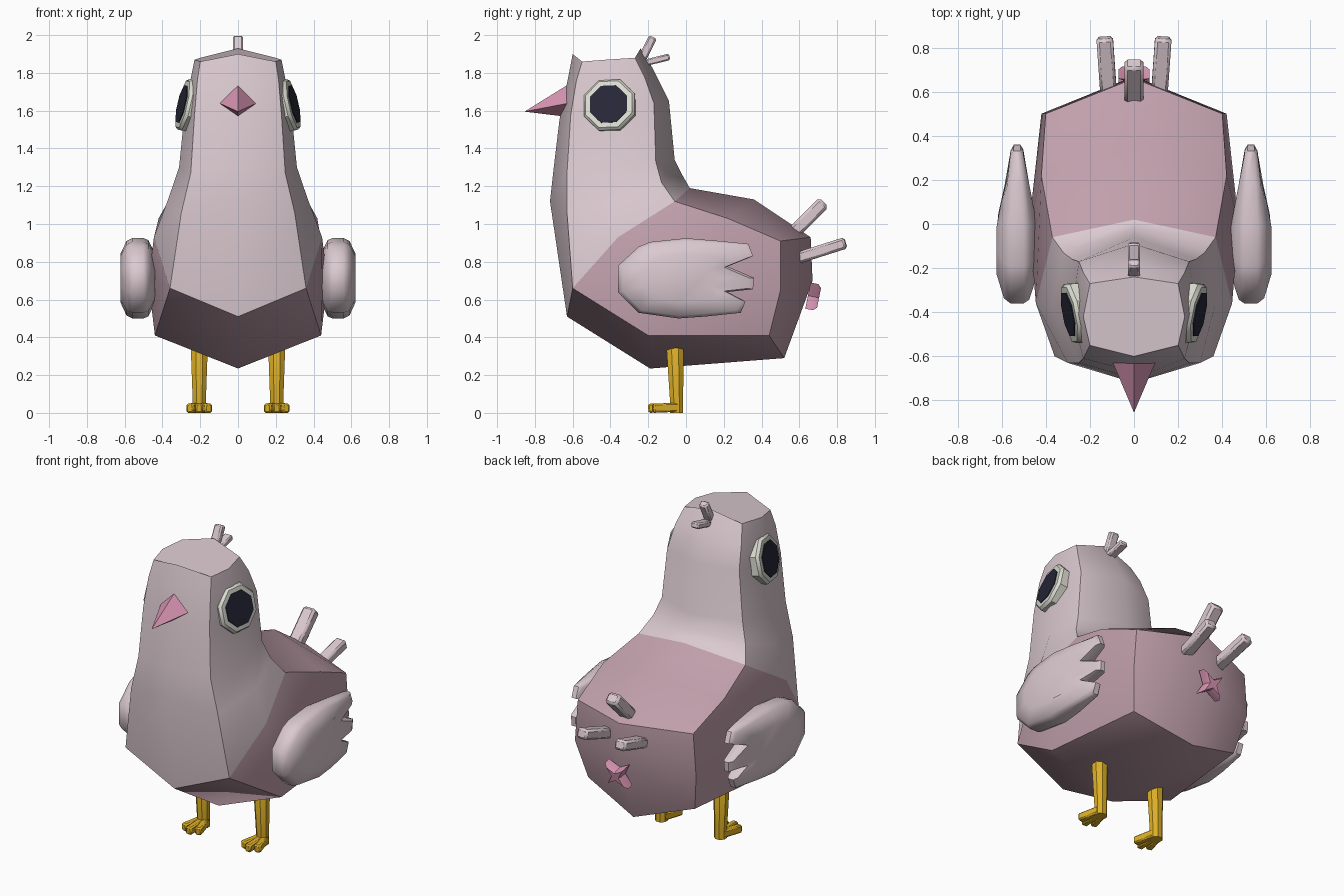
import bpy, bmesh, math
from mathutils import Vector, Matrix

if "Cube" in bpy.data.objects:
    bpy.data.objects.remove(bpy.data.objects["Cube"])


def material(name, color):
    m = bpy.data.materials.new(name)
    m.diffuse_color = (*color, 1)
    m.use_nodes = True
    m.node_tree.nodes["Principled BSDF"].inputs["Base Color"].default_value = m.diffuse_color
    return m


PALE = material("pale_pink", (0.71, 0.59, 0.63))
MAUVE = material("dusty_mauve", (0.53, 0.35, 0.41))
ROSE = material("rose_pink", (0.69, 0.30, 0.45))
YELLOW = material("leg_yellow", (0.72, 0.43, 0.02))
WHITE = material("eye_white", (0.72, 0.73, 0.65))
DARK = material("pupil_dark", (0.02, 0.02, 0.04))


def finish(name, bm, mats, angle=40):
    bmesh.ops.recalc_face_normals(bm, faces=bm.faces[:])
    mesh = bpy.data.meshes.new(name)
    bm.to_mesh(mesh)
    bm.free()
    for m in mats:
        mesh.materials.append(m)
    ob = bpy.data.objects.new(name, mesh)
    bpy.context.collection.objects.link(ob)
    bpy.ops.object.select_all(action='DESELECT')
    ob.select_set(True)
    bpy.context.view_layer.objects.active = ob
    bpy.ops.object.shade_smooth_by_angle(angle=math.radians(angle))
    return ob


def loft(bm, rings, mats=None):
    """Skin closed rings of equal length, return the rings of vertices."""
    vs = [[bm.verts.new(p) for p in r] for r in rings]
    n = len(vs[0])
    for k in range(len(vs) - 1):
        for i in range(n):
            j = (i + 1) % n
            f = bm.faces.new((vs[k][i], vs[k][j], vs[k + 1][j], vs[k + 1][i]))
            f.material_index = mats[k] if mats else 0
    return vs


def frame(p, d, side=(1, 0, 0)):
    """Matrix at p with local z along d and local x near side."""
    z = Vector(d).normalized()
    x = Vector(side)
    x = (x - z * x.dot(z)).normalized()
    y = z.cross(x)
    m = Matrix((x, y, z)).transposed().to_4x4()
    m.translation = Vector(p)
    return m


def stick(name, p, q, wide, thick, mat):
    """Chamfered bar from p to q."""
    p, q = Vector(p), Vector(q)
    bm = bmesh.new()
    bmesh.ops.create_cube(bm, size=1)
    bmesh.ops.scale(bm, vec=(wide, thick, (q - p).length), verts=bm.verts[:])
    bmesh.ops.bevel(bm, geom=bm.edges[:], offset=min(wide, thick) * 0.2,
                    segments=1, affect='EDGES')
    bm.transform(frame((p + q) / 2, q - p))
    return finish(name, bm, [mat])


# Body: rings swept from the crown down the neck and round to the rump.
# Each: back (y, z), upper / middle / lower side (x, y, z), front (y, z)
RINGS = [
    ((-.24, 1.93), (.20, -.27, 1.88), (.23, -.42, 1.87), (.20, -.55, 1.86), (-.60, 1.90)),
    ((-.18, 1.83), (.23, -.22, 1.78), (.25, -.41, 1.77), (.215, -.58, 1.76), (-.625, 1.77)),
    ((-.09, 1.65), (.25, -.17, 1.64), (.282, -.40, 1.60), (.23, -.61, 1.58), (-.67, 1.55)),
    ((-.06, 1.34), (.28, -.16, 1.33), (.312, -.37, 1.30), (.25, -.63, 1.27), (-.70, 1.30)),
    ((-.02, 1.26), (.32, -.13, 1.22), (.37, -.36, 1.13), (.30, -.63, 1.06), (-.72, 1.12)),
    ((.02, 1.19), (.37, -.06, 1.12), (.445, -.36, .93), (.36, -.60, .66), (-.63, .51)),
    ((.36, 1.13), (.42, .22, 1.03), (.475, 0, .70), (.44, -.20, .41), (-.19, .235)),
    ((.66, .93), (.40, .50, .91), (.42, .50, .65), (.37, .44, .41), (.52, .29)),
]
bm = bmesh.new()
full = []
for t, a, b, c, d in RINGS:
    half = [a, b, c]
    full.append([(0, *t)] + half + [(0, *d)] + [(-x, y, z) for x, y, z in half[::-1]])
vs = loft(bm, full, [0] * 5 + [1] * 2)
bm.faces.new(vs[0])
rump = bm.verts.new((0, .67, .70))
for i in range(8):
    bm.faces.new((vs[-1][i], vs[-1][(i + 1) % 8], rump)).material_index = 1
finish("body", bm, [PALE, MAUVE], 45)

# Beak
bm = bmesh.new()
base = [bm.verts.new(p) for p in
        ((0, -.61, 1.747), (.10, -.62, 1.64), (0, -.65, 1.57), (-.10, -.62, 1.64))]
tip = bm.verts.new((0, -.855, 1.595))
bm.faces.new(base)
for i in range(4):
    bm.faces.new((base[i], base[(i + 1) % 4], tip))
finish("beak", bm, [ROSE], 30)

# Wing outline (y, z) with three feather tips at the rear
WING = [(-.36, .78), (-.25, .88), (-.19, .905), (0, .925), (.18, .91), (.33, .895),
        (.355, .83), (.22, .775), (.36, .715), (.355, .655), (.22, .64),
        (.315, .59), (.29, .53), (.10, .51), (-.04, .50), (-.25, .53), (-.36, .64)]


def wing_ring(s, x, k):
    out = []
    for y, z in WING:
        taper = 1 - 0.5 * max(0, min(1, (y - 0.05) / 0.3))
        out.append((s * (.53 + (x - .53) * taper),
                    -.03 + (y + .03) * k, .715 + (z - .715) * k))
    return out


for s, side in ((1, "right"), (-1, "left")):
    bm = bmesh.new()
    vs = loft(bm, [wing_ring(s, x, k) for x, k in
                   ((.44, .62), (.475, .95), (.50, 1), (.56, 1), (.59, .93), (.623, .6))])
    bm.faces.new(vs[0])
    bm.faces.new(vs[-1])
    finish("wing_" + side, bm, [PALE], 50)

    # Eye: bevelled eight-sided disc with a thin dark pupil plate
    for name, mat, layers in (
            ("eye_", WHITE, ((.142, -.07), (.148, -.02), (.135, -.003), (.10, 0))),
            ("pupil_", DARK, ((.108, -.002), (.108, .004)))):
        bm = bmesh.new()
        vs = loft(bm, [[(r * math.cos(math.pi * (i + .5) / 4),
                         r * math.sin(math.pi * (i + .5) / 4), h)
                        for i in range(8)] for r, h in layers])
        bm.faces.new(vs[0])
        bm.faces.new(vs[-1])
        bm.transform(frame((s * .297, -.41, 1.635), (s, -.2, .23), (0, 1, 0)))
        finish(name + side, bm, [mat], 40)

    # Leg: tapered eight-sided post
    bm = bmesh.new()
    vs = loft(bm, [[(s * .205 + r * math.cos(math.pi * (i + .5) / 4),
                     y + r * math.sin(math.pi * (i + .5) / 4), z) for i in range(8)]
                   for z, r, y in ((0, .038, -.05), (.07, .038, -.05),
                                   (.33, .048, -.058), (.35, .038, -.058))])
    bm.faces.new(vs[0])
    bm.faces.new(vs[-1])
    finish("leg_" + side, bm, [YELLOW], 40)

    # Toes
    for i, dx in enumerate((-.05, 0, .05)):
        stick(f"toe_{side}_{i + 1}", (s * .205 + dx * .3, -.04, .03),
              (s * .205 + dx, -.20 + abs(dx) * .5, .024), .04, .048, YELLOW)

    # Lower tail feathers
    stick("tail_feather_" + side, (s * .113, .56, .81), (s * .133, .845, .90),
          .075, .062, PALE)

# Upper tail feather and crest tufts
stick("tail_feather_middle", (0, .55, .935), (0, .73, 1.115), .085, .07, PALE)
stick("crest_upright", (0, -.24, 1.86), (0, -.175, 1.99), .055, .045, PALE)
stick("crest_back", (0, -.23, 1.85), (0, -.087, 1.885), .055, .035, PALE)

# Four-armed star under the tail
bm = bmesh.new()
star = [((.10 if i % 2 else .032) * math.cos(math.pi * i / 4),
         (.10 if i % 2 else .032) * math.sin(math.pi * i / 4)) for i in range(8)]
vs = loft(bm, [[(x, y, -.03) for x, y in star], [(x, y, .012) for x, y in star],
               [(x * .75, y * .75, .03) for x, y in star]])
bm.faces.new(vs[0])
bm.faces.new(vs[-1])
bm.transform(frame((0, .675, .615), (0, 1, -.2)))
finish("rear_star", bm, [ROSE], 40)
